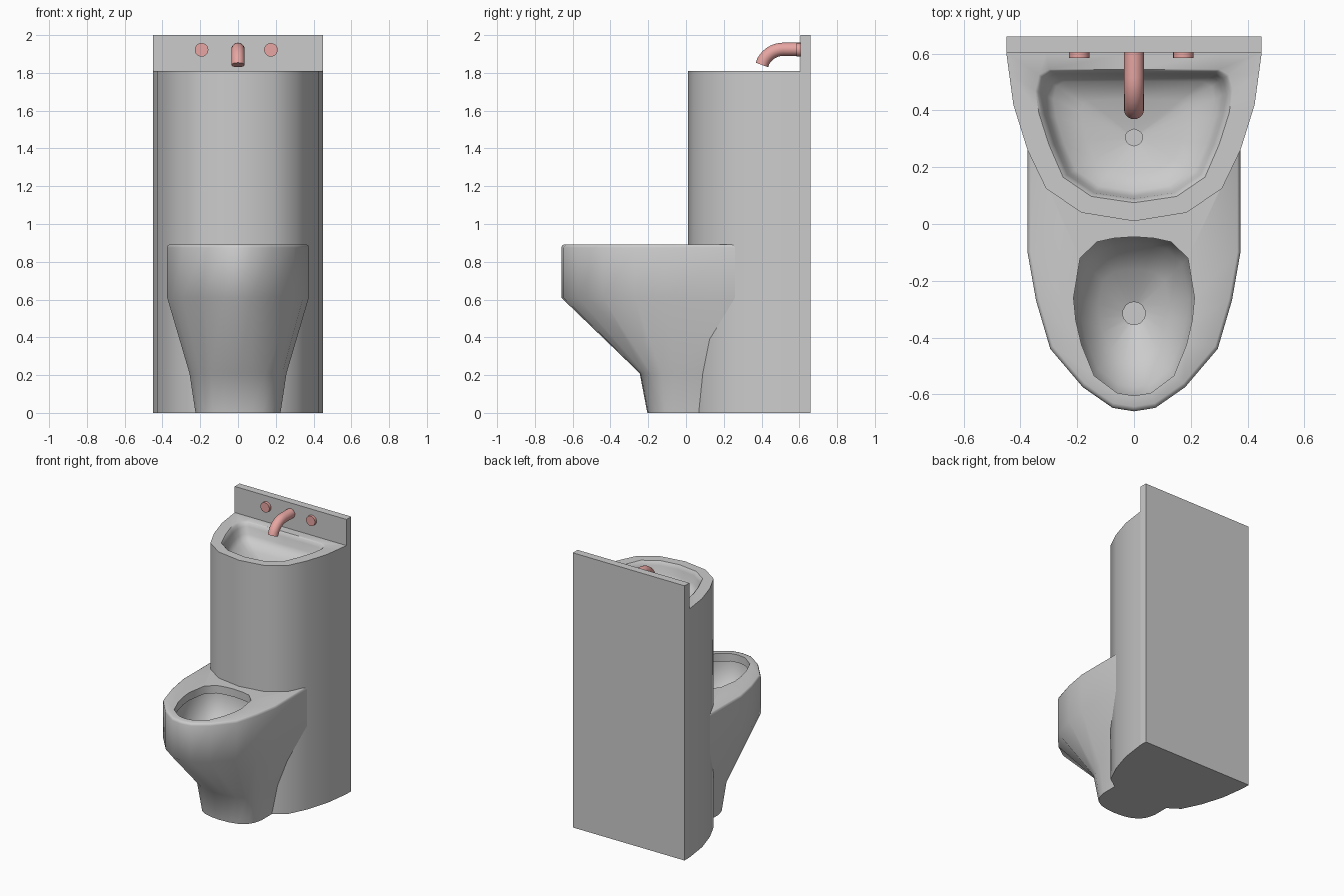
import bpy, bmesh, math
from mathutils import Vector

if "Cube" in bpy.data.objects:
    bpy.data.objects.remove(bpy.data.objects["Cube"])


def finish(name, bm, angle, mat=None):
    bmesh.ops.recalc_face_normals(bm, faces=bm.faces[:])
    me = bpy.data.meshes.new(name)
    bm.to_mesh(me)
    bm.free()
    me.shade_smooth()
    me.set_sharp_from_angle(angle=math.radians(angle))
    ob = bpy.data.objects.new(name, me)
    bpy.context.collection.objects.link(ob)
    if mat:
        me.materials.append(mat)
    return ob


def ring(half, z):
    """Mirror a half outline (front centre to back centre) into a closed loop."""
    full = half + [(-x, y) for x, y in half[-2:0:-1]]
    return [(x, y, z) for x, y in full]


def toward_drain(half, drain_y, radius, t):
    """Blend an outline towards a round drain."""
    c, out = Vector((0, drain_y)), []
    for p in half:
        d = Vector(p) - c
        q = c + d.lerp(d.normalized() * radius, t)
        out.append((q.x, q.y))
    return out


def loft(name, rings, angle):
    bm = bmesh.new()
    loops = [[bm.verts.new(p) for p in r] for r in rings]
    for a, b in zip(loops, loops[1:]):
        for i in range(len(a)):
            j = (i + 1) % len(a)
            bm.faces.new((a[i], a[j], b[j], b[i]))
    bm.faces.new(loops[0])
    bm.faces.new(loops[-1])
    return finish(name, bm, angle)


# Cabinet column with a sunk wash basin
COLUMN = [(0, .01), (.185, .04), (.31, .125), (.375, .26), (.425, .42),
          (.44, .53), (.45, .605), (.31, .605), (0, .605)]
BASIN = [(0, .075), (.15, .097), (.25, .165), (.3, .28), (.335, .39),
         (.348, .47), (.335, .525), (.30, .545), (0, .545)]
rings = [ring(COLUMN, 0), ring(COLUMN, 1.81)]
for t, z in [(0, 1.81), (.03, 1.802), (.07, 1.78), (.11, 1.73), (.2, 1.695),
             (.5, 1.665), (1, 1.645), (1, 1.62)]:
    rings.append(ring(toward_drain(BASIN, .305, .03, t), z))
loft("cabinet_with_basin", rings, 40)

# Back panel
bm = bmesh.new()
bmesh.ops.create_cube(bm, size=1)
bmesh.ops.scale(bm, vec=(.9, .055, 2), verts=bm.verts)
bmesh.ops.translate(bm, vec=(0, .6325, 1), verts=bm.verts)
finish("back_panel", bm, 30)


# Toilet bowl: its back edge follows the front of the column
def column_y(x):
    for (x0, y0), (x1, y1) in zip(COLUMN, COLUMN[1:]):
        if x0 <= x <= x1:
            return y0 + (y1 - y0) * (x - x0) / (x1 - x0)


def bowl_half(front):
    w = front[-1][0]
    return front + [(w * k, column_y(w * k) + .006) for k in (1, .827, .493, 0)]


FOOT = [(0, -.205), (.07, -.2), (.13, -.185), (.18, -.155), (.21, -.11), (.225, -.05)]
KNEE = [(0, -.245), (.075, -.24), (.145, -.22), (.2, -.185), (.235, -.13), (.257, -.05)]
WIDE = [(0, -.66), (.075, -.648), (.18, -.575), (.295, -.44), (.345, -.27), (.375, -.1)]
OPENING = [(0, -.605), (.06, -.595), (.14, -.535), (.185, -.425), (.205, -.34),
           (.213, -.26), (.19, -.12), (.13, -.063), (.07, -.05), (0, -.045)]


def inset(k):
    return [(x * k, -.1 + (y + .1) * k) for x, y in WIDE]


rings = [ring(bowl_half(FOOT), 0), ring(bowl_half(KNEE), .21),
         ring(bowl_half(WIDE), .61), ring(bowl_half(WIDE), .875),
         ring(bowl_half(inset(.99)), .887), ring(bowl_half(inset(.97)), .892)]
for t, z in [(0, .892), (0, .835), (-.06, .832), (-.04, .78), (.12, .68),
             (.5, .6), (1, .55), (1, .51)]:
    rings.append(ring(toward_drain(OPENING, -.315, .04, t), z))
loft("toilet_bowl", rings, 50)

# Tap parts
pink = bpy.data.materials.new("tap_pink")
pink.diffuse_color = (.8, .38, .36, 1)
pink.use_nodes = True
pink.node_tree.nodes["Principled BSDF"].inputs["Base Color"].default_value = pink.diffuse_color


def tube(name, path, radius, sides=20):
    """Sweep a circle along a path in the YZ plane."""
    bm = bmesh.new()
    loops = []
    for i, (x, y, z) in enumerate(path):
        a, b = path[max(i - 1, 0)], path[min(i + 1, len(path) - 1)]
        d = Vector(b) - Vector(a)
        d.normalize()
        side = Vector((1, 0, 0))
        up = d.cross(side)
        loops.append([bm.verts.new(Vector((x, y, z)) + radius * (
            side * math.cos(s * math.tau / sides) + up * math.sin(s * math.tau / sides)))
            for s in range(sides)])
    for a, b in zip(loops, loops[1:]):
        for i in range(sides):
            j = (i + 1) % sides
            bm.faces.new((a[i], a[j], b[j], b[i]))
    bm.faces.new(loops[0])
    bm.faces.new(loops[-1])
    finish(name, bm, 40, pink)


# Spout bending downwards
path = [(0, .605, 1.925), (0, .515, 1.925)]
for i in range(1, 8):
    a = math.radians(62 * i / 7)
    path.append((0, .515 - .12 * math.sin(a), 1.925 - .12 * (1 - math.cos(a))))
path.append((0, .402, 1.842))
tube("spout", path, .035)

# Push buttons
for name, x in (("left_button", -.193), ("right_button", .174)):
    tube(name, [(x, .607, 1.922), (x, .585, 1.922)], .036)
